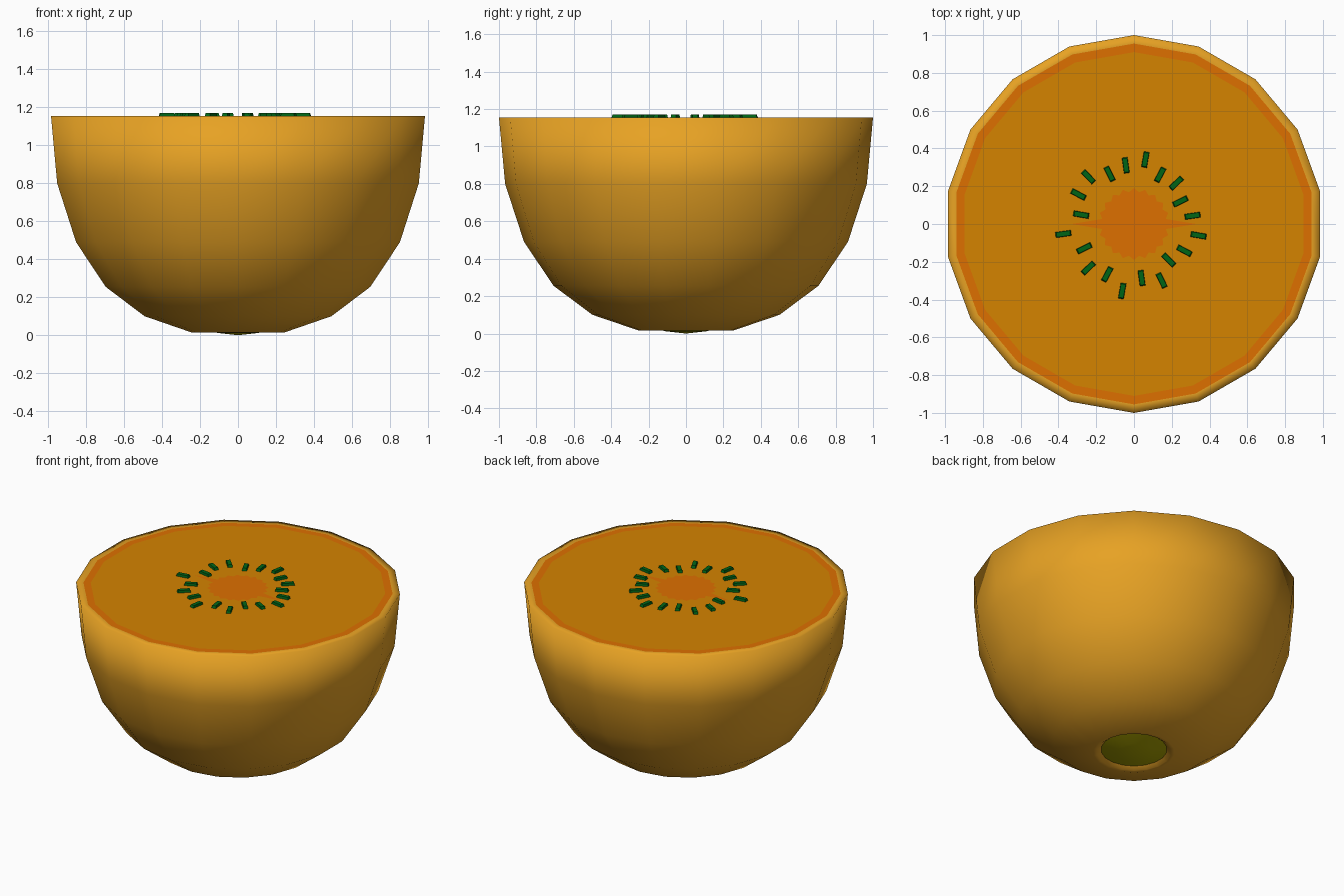
import bpy, bmesh, math
from mathutils import Matrix, Vector

if "Cube" in bpy.data.objects:
    bpy.data.objects.remove(bpy.data.objects["Cube"])

SIDES = 18
TOP = 1.155


def material(name, rgb):
    m = bpy.data.materials.new(name)
    m.diffuse_color = (*rgb, 1)
    m.use_nodes = True
    m.node_tree.nodes["Principled BSDF"].inputs["Base Color"].default_value = m.diffuse_color
    return m


RIND = material("rind golden", (0.83, 0.375, 0.018))
FLESH = material("flesh amber", (0.66, 0.23, 0.0))
ORANGE = material("deep orange", (0.73, 0.16, 0.0))
SEED = material("seed green", (0.0, 0.13, 0.008))
SCAR = material("scar olive", (0.40, 0.36, 0.0))


def finish(name, bm, mat, smooth=False):
    me = bpy.data.meshes.new(name)
    bm.to_mesh(me)
    bm.free()
    me.materials.append(mat)
    for p in me.polygons:
        p.use_smooth = smooth
    ob = bpy.data.objects.new(name, me)
    bpy.context.collection.objects.link(ob)
    return ob


def lathe(name, profile, mat, smooth=False):
    """Revolve (radius, z) points; radius 0 makes a pole. Points run from bottom/inside outward."""
    bm = bmesh.new()
    rings = []
    for r, z in profile:
        if r == 0:
            rings.append([bm.verts.new((0, 0, z))] * SIDES)
        else:
            rings.append([bm.verts.new((r * math.cos(a), r * math.sin(a), z))
                          for a in (math.pi / 2 + math.tau * i / SIDES for i in range(SIDES))])
    for lo, hi in zip(rings, rings[1:]):
        for i in range(SIDES):
            j = (i + 1) % SIDES
            bm.faces.new(dict.fromkeys((lo[i], lo[j], hi[j], hi[i])))
    return finish(name, bm, mat, smooth)


# Rind: bowl with a recessed hole underneath and a narrow lip on the cut
lathe("rind", [(0.195, 0.042), (0.228, 0.016), (0.25, 0.015), (0.5, 0.10), (0.708, 0.255),
               (0.866, 0.49), (0.967, 0.80), (1.0, TOP), (0.955, TOP)], RIND, True)

# Stem scar: shallow dome under the fruit
lathe("stem_scar", [(0, 0.0), (0.11, 0.012), (0.205, 0.035)], SCAR, True)

# Cut surface: orange ring and flesh disc
lathe("orange_ring", [(0.955, TOP), (0.91, TOP)], ORANGE)
lathe("flesh", [(0.91, TOP), (0, TOP)], FLESH)

# Core: ragged plate with two long side streaks
bm = bmesh.new()
center = bm.verts.new((0, 0, TOP + 0.002))
edge = []
N = 40
for i in range(N):
    r = 0.33 if i % 20 == 0 else (0.17 if i % 2 else 0.19)
    a = math.tau * i / N
    edge.append(bm.verts.new((r * math.cos(a), r * math.sin(a), TOP + 0.002)))
for i in range(N):
    bm.faces.new((center, edge[i], edge[(i + 1) % N]))
finish("core", bm, ORANGE)

# Seeds: tapered bars pointing outward, at uneven distances
radii = [0.313, 0.273, 0.311, 0.295, 0.346, 0.314, 0.295, 0.347, 0.333, 0.284,
         0.378, 0.293, 0.336, 0.302, 0.36, 0.289, 0.333, 0.265, 0.302, 0.347]
bm = bmesh.new()
for i, r in enumerate(radii):
    a = math.radians(8 + 18 * i)
    place = Matrix.Rotation(a, 4, 'Z') @ Matrix.Translation((r, 0, TOP + 0.003))
    vs = bmesh.ops.create_cube(bm, size=1)["verts"]
    for v in vs:
        k = 0.8 if v.co.z > 0 else 1.0
        v.co = place @ Vector((v.co.x * 0.09 * k, v.co.y * 0.032 * k, v.co.z * 0.026))
finish("seeds", bm, SEED)
